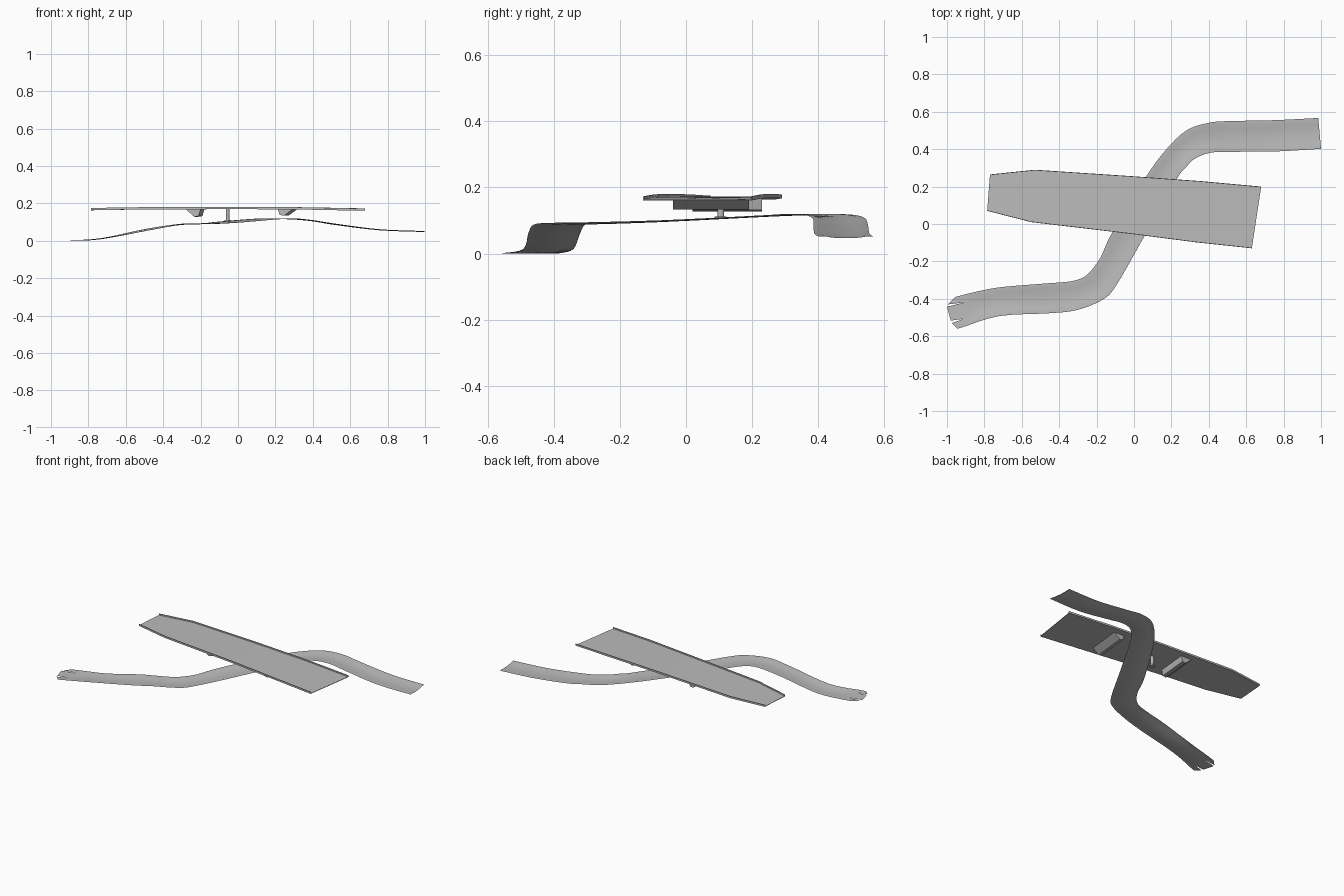
import bpy, bmesh, math
from mathutils import Vector

if "Cube" in bpy.data.objects:
    bpy.data.objects.remove(bpy.data.objects["Cube"])

grey = bpy.data.materials.new("plain_grey")
grey.diffuse_color = (0.5, 0.5, 0.5, 1)
grey.use_nodes = True
grey.node_tree.nodes["Principled BSDF"].inputs["Base Color"].default_value = grey.diffuse_color


def make(name, bm, thick=0, smooth=False):
    me = bpy.data.meshes.new(name)
    bm.to_mesh(me)
    bm.free()
    ob = bpy.data.objects.new(name, me)
    bpy.context.collection.objects.link(ob)
    me.materials.append(grey)
    if smooth:
        for p in me.polygons:
            p.use_smooth = True
    if thick:
        m = ob.modifiers.new("thickness", 'SOLIDIFY')
        m.thickness = thick
        m.offset = -1
    return ob


def grid(bm, rows):
    vs = [[bm.verts.new(p) for p in r] for r in rows]
    for a, b in zip(vs, vs[1:]):
        for i in range(len(a) - 1):
            bm.faces.new((a[i], a[i + 1], b[i + 1], b[i]))


def catmull(p, i, t):
    a, b, c, d = (p[max(0, min(len(p) - 1, i + k))] for k in (-1, 0, 1, 2))
    return 0.5 * (2 * b + (c - a) * t + (2 * a - 5 * b + 4 * c - d) * t * t
                  + (3 * b - a - 3 * c + d) * t ** 3)


# winding lower road: left edge x y, right edge x y, height
road = [(-0.90, -0.375, -0.91, -0.55, 0.002), (-0.73, -0.34, -0.72, -0.492, 0.014),
        (-0.50, -0.32, -0.45, -0.477, 0.062), (-0.33, -0.305, -0.305, -0.46, 0.088),
        (-0.25, -0.27, -0.17, -0.406, 0.093), (-0.18, -0.18, -0.096, -0.33, 0.094),
        (-0.118, -0.048, 0.053, -0.07, 0.101), (0.06, 0.246, 0.225, 0.235, 0.116),
        (0.17, 0.396, 0.275, 0.30, 0.120), (0.28, 0.50, 0.33, 0.352, 0.118),
        (0.395, 0.54, 0.415, 0.382, 0.108), (0.50, 0.55, 0.53, 0.386, 0.090),
        (0.75, 0.555, 0.76, 0.388, 0.061), (0.985, 0.567, 1.0, 0.402, 0.052)]
left = [Vector((r[0], r[1], r[4])) for r in road]
right = [Vector((r[2], r[3], r[4])) for r in road]
profile = [(0, 0), (0.12, 0), (0.25, -0.004), (0.5, -0.005),
           (0.75, -0.004), (0.88, 0), (1, 0)]


def section(a, b):
    return [a.lerp(b, u) + Vector((0, 0, max(h, -a.z))) for u, h in profile]


rows = []
for i in range(len(road) - 1):
    for k in range(4):
        rows.append(section(catmull(left, i, k / 4), catmull(right, i, k / 4)))
rows.append(section(left[-1], right[-1]))
bm = bmesh.new()
grid(bm, rows)
# three prongs with slits at the low end
for lo, hi, p, q in ((0, 2, (-0.955, -0.39, 0), (-0.995, -0.43, 0)),
                     (2, 4, (-1.0, -0.442, 0), (-0.98, -0.517, 0)),
                     (4, 6, (-0.975, -0.53, 0), (-0.945, -0.56, 0))):
    p, q = Vector(p), Vector(q)
    tip = [p.lerp(q, k / 2) for k in range(3)]
    grid(bm, [tip, rows[0][lo:hi + 1]])
bmesh.ops.remove_doubles(bm, verts=bm.verts, dist=0.0005)
bmesh.ops.recalc_face_normals(bm, faces=bm.faces)
bm.normal_update()
if sum(f.normal.z for f in bm.faces) < 0:
    bmesh.ops.reverse_faces(bm, faces=bm.faces)
make("winding_road", bm, smooth=True)

# straight upper deck, slightly arched
deck = [(-0.77, 0.265, -0.785, 0.07, 0.166), (-0.53, 0.29, -0.55, 0.01, 0.170),
        (0.0, 0.255, 0.0, -0.055, 0.172), (0.35, 0.23, 0.33, -0.098, 0.170),
        (0.68, 0.20, 0.63, -0.13, 0.164)]
far = [Vector((r[0], r[1], r[4])) for r in deck]
near = [Vector((r[2], r[3], r[4])) for r in deck]
bm = bmesh.new()
grid(bm, [near, far])
bm.normal_update()
if sum(f.normal.z for f in bm.faces) < 0:
    bmesh.ops.reverse_faces(bm, faces=bm.faces)
make("bridge_deck", bm, 0.003)

# low curbs along both long edges
for name, edge in (("far_curb", far), ("near_curb", near)):
    bm = bmesh.new()
    grid(bm, [[p + Vector((0, 0, h)) for p in edge] for h in (-0.003, 0.009)])
    make(name, bm, 0.004 if name == "near_curb" else -0.004)


# wedge shaped cross beams under the deck
def beam(name, x, y, half, side, bottom, lean):
    bm = bmesh.new()
    prof = [(0.055, 0.169), (-0.025, 0.169), (-0.015, bottom + 0.004), (0.008, bottom)]
    ends = [[bm.verts.new((x + side * px + s * lean, y + s * half, pz)) for px, pz in prof]
            for s in (-1, 1)]
    for e in ends:
        bm.faces.new(e)
    for i in range(4):
        j = (i + 1) % 4
        bm.faces.new((ends[0][i], ends[0][j], ends[1][j], ends[1][i]))
    bmesh.ops.recalc_face_normals(bm, faces=bm.faces)
    make(name, bm)


beam("left_beam", -0.215, 0.125, 0.105, -1, 0.128, 0.01)
beam("right_beam", 0.25, 0.075, 0.115, 1, 0.134, 0.012)

# short centre post with a foot
for name, r, z0, z1 in (("centre_post", 0.01, 0.106, 0.169), ("post_foot", 0.018, 0.104, 0.112)):
    bm = bmesh.new()
    bmesh.ops.create_cone(bm, cap_ends=True, segments=12, radius1=r, radius2=r, depth=z1 - z0)
    bmesh.ops.translate(bm, verts=bm.verts, vec=(-0.055, 0.105, (z0 + z1) / 2))
    make(name, bm)
